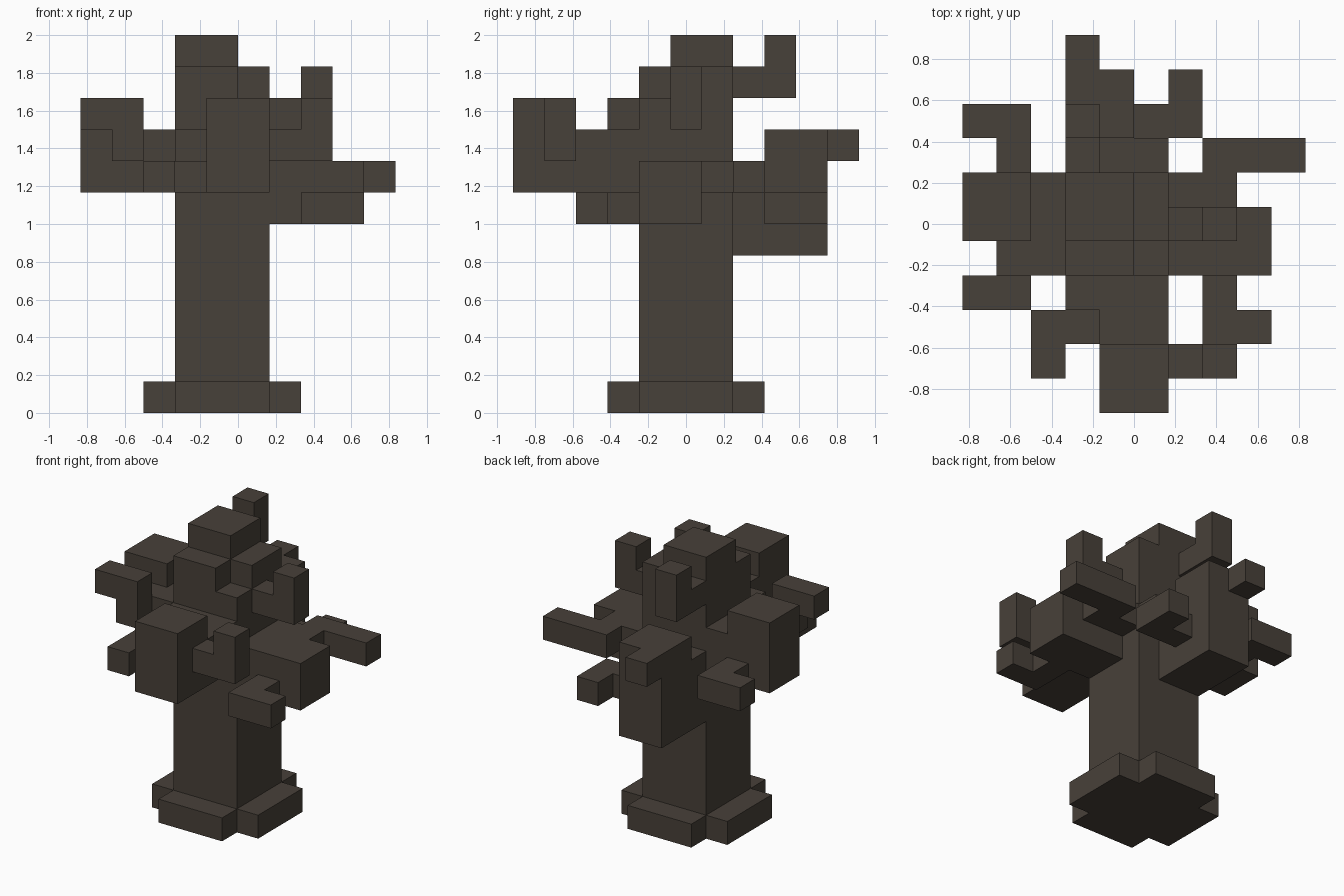
import bpy, bmesh
from mathutils import Vector

old = bpy.data.objects.get("Cube")
if old:
    bpy.data.objects.remove(old)

UNIT = 1 / 6        # edge length of one block
Y_OFFSET = 5.5      # block rows are counted from the front
STEP = {"left": (1, 0, 0), "right": (-1, 0, 0), "back": (0, 1, 0),
        "front": (0, -1, 0), "up": (0, 0, 1), "down": (0, 0, -1)}

bark = bpy.data.materials.new("dark_bark")
bark.use_nodes = True
bark.diffuse_color = (0.064, 0.052, 0.041, 1)
bark.node_tree.nodes["Principled BSDF"].inputs["Base Color"].default_value = bark.diffuse_color


def move(cell, direction):
    return tuple(c + d for c, d in zip(cell, STEP[direction]))


def box(corner, size):
    """Cells of a solid box, from its lowest right front cell."""
    x, y, z = corner
    width, depth, height = size
    return {(x + i, y + j, z + k) for i in range(width)
            for j in range(depth) for k in range(height)}


def trunk_section(z, height):
    return box((-2, 4, z), (3, 3, height))


def collar(direction, z):
    """One layer that sticks out of a single trunk side by one block."""
    return {move(c, direction) for c in trunk_section(z, 1)} - trunk_section(z, 1)


def twig(start, path=""):
    """A chain of single cells that follows the named directions."""
    cells = [start]
    for direction in path.split():
        cells.append(move(cells[-1], direction))
    return set(cells)


parts = {}

# trunk, roots and crown
parts["trunk"] = trunk_section(0, 10)
for side in ("front", "back", "left", "right"):
    parts[side + "_root"] = collar(side, 0)
parts["crown"] = (box((-2, 4, 10), (2, 3, 1)) | box((0, 5, 10), (1, 2, 1))
                  | box((-2, 5, 11), (2, 2, 1)))
parts["crown_back_twig"] = twig((-2, 7, 10), "back up")
parts["crown_left_twig"] = twig((1, 5, 9), "left up")

# front limb
parts["front_limb"] = (collar("front", 8) | box((-1, 2, 7), (2, 2, 2))
                       | box((-1, 0, 7), (2, 2, 3)))
parts["front_upright_twig"] = twig((1, 1, 8), "left up")
parts["front_low_twig"] = twig((-2, 2, 7), "right front")

# left limb
parts["left_limb"] = collar("left", 7) | box((1, 4, 6), (3, 2, 2))
parts["left_front_twig"] = twig((2, 3, 6), "front left")
parts["left_back_twig"] = twig((2, 6, 7), "back left left")

# right limb
parts["right_limb"] = (collar("right", 8) | box((-3, 5, 7), (1, 2, 2))
                       | box((-5, 5, 7), (2, 2, 3)))
parts["right_front_twig"] = twig((-4, 4, 8), "front up right")
parts["right_back_twig"] = twig((-4, 7, 7), "back right")

# back limb
parts["back_limb"] = (collar("back", 7) | box((-2, 7, 5), (2, 1, 3))
                      | box((-2, 8, 5), (2, 2, 4)))
parts["back_side_twig"] = twig((0, 8, 6), "left back")
parts["back_end_twig"] = twig((-2, 10, 8))

solid = set().union(*parts.values())


def build_part(name, cells):
    """Skin the part's blocks, leaving out faces buried in the tree."""
    bm = bmesh.new()
    for cell in sorted(cells):
        centre = Vector(cell) + Vector((0.5, 0.5, 0.5))
        for direction, step in STEP.items():
            if move(cell, direction) in solid:
                continue
            normal = Vector(step) / 2
            a = normal.yzx
            b = 2 * normal.cross(a)
            points = [centre + normal + c for c in (-a - b, a - b, a + b, b - a)]
            bm.faces.new([bm.verts.new((p.x * UNIT, (p.y - Y_OFFSET) * UNIT, p.z * UNIT))
                          for p in points])
    bmesh.ops.remove_doubles(bm, verts=bm.verts, dist=0.001)
    # merge flat block faces into large clean ones
    bmesh.ops.dissolve_limit(bm, angle_limit=0.01, verts=bm.verts, edges=bm.edges)
    mesh = bpy.data.meshes.new(name)
    bm.to_mesh(mesh)
    bm.free()
    mesh.materials.append(bark)
    bpy.context.collection.objects.link(bpy.data.objects.new(name, mesh))


for part_name, part_cells in parts.items():
    build_part(part_name, part_cells)
